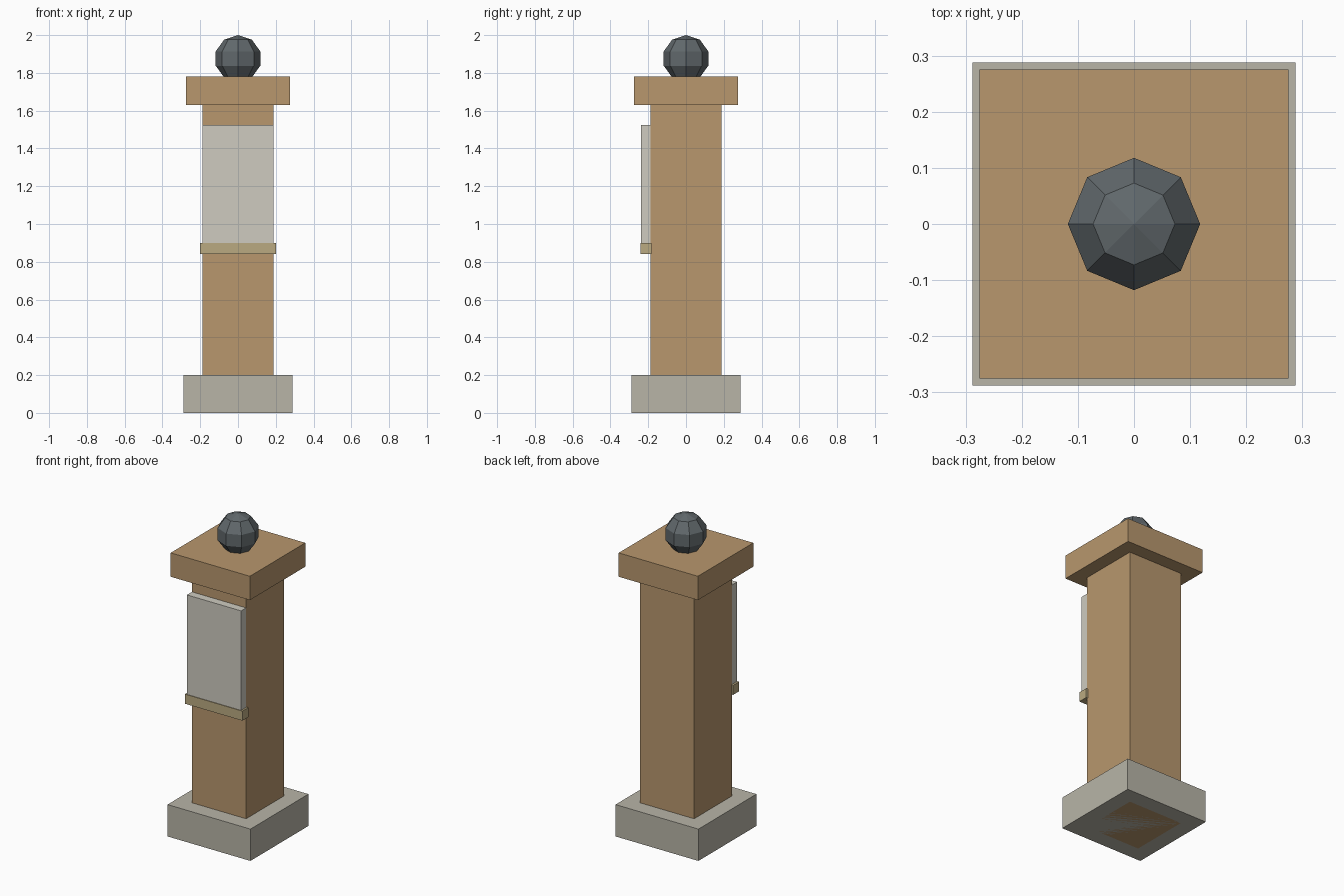
import bpy

if "Cube" in bpy.data.objects:
    bpy.data.objects.remove(bpy.data.objects["Cube"])


def paint(obj, name, rgb):
    mat = bpy.data.materials.get(name) or bpy.data.materials.new(name)
    mat.diffuse_color = (*rgb, 1)
    mat.use_nodes = True
    mat.node_tree.nodes["Principled BSDF"].inputs["Base Color"].default_value = mat.diffuse_color
    obj.data.materials.append(mat)


def box(name, x, y, z, material, rgb):
    """Box spanning the (min, max) ranges on each axis."""
    spans = (x, y, z)
    bpy.ops.mesh.primitive_cube_add(size=1, location=[(a + b) / 2 for a, b in spans])
    obj = bpy.context.object
    obj.name = name
    obj.scale = [b - a for a, b in spans]
    bpy.ops.object.transform_apply(location=False, rotation=False, scale=True)
    paint(obj, material, rgb)
    return obj


def square(half):
    return (-half, half), (-half, half)


WOOD = ("wood", (0.48, 0.31, 0.155))
STONE = ("stone", (0.48, 0.46, 0.39))
PALE = ("pale_panel", (0.62, 0.60, 0.53))
TRIM = ("trim", (0.49, 0.40, 0.22))

# Footing, post and cap
box("stone_base", *square(0.288), (0, 0.2), *STONE)
box("post", *square(0.188), (0, 1.63), *WOOD)
box("post_cap", *square(0.275), (1.63, 1.78), *WOOD)

# Front panel and the ledge below it
box("front_panel", (-0.188, 0.188), (-0.238, -0.188), (0.9, 1.525), *PALE)
box("panel_ledge", (-0.2, 0.2), (-0.242, -0.182), (0.84, 0.9), *TRIM)

# Faceted ball finial sunk slightly into the cap
bpy.ops.mesh.primitive_uv_sphere_add(segments=8, ring_count=5, radius=0.124,
                                     location=(0, 0, 1.876))
ball = bpy.context.object
ball.name = "ball_finial"
paint(ball, "dark_metal", (0.12, 0.14, 0.15))
